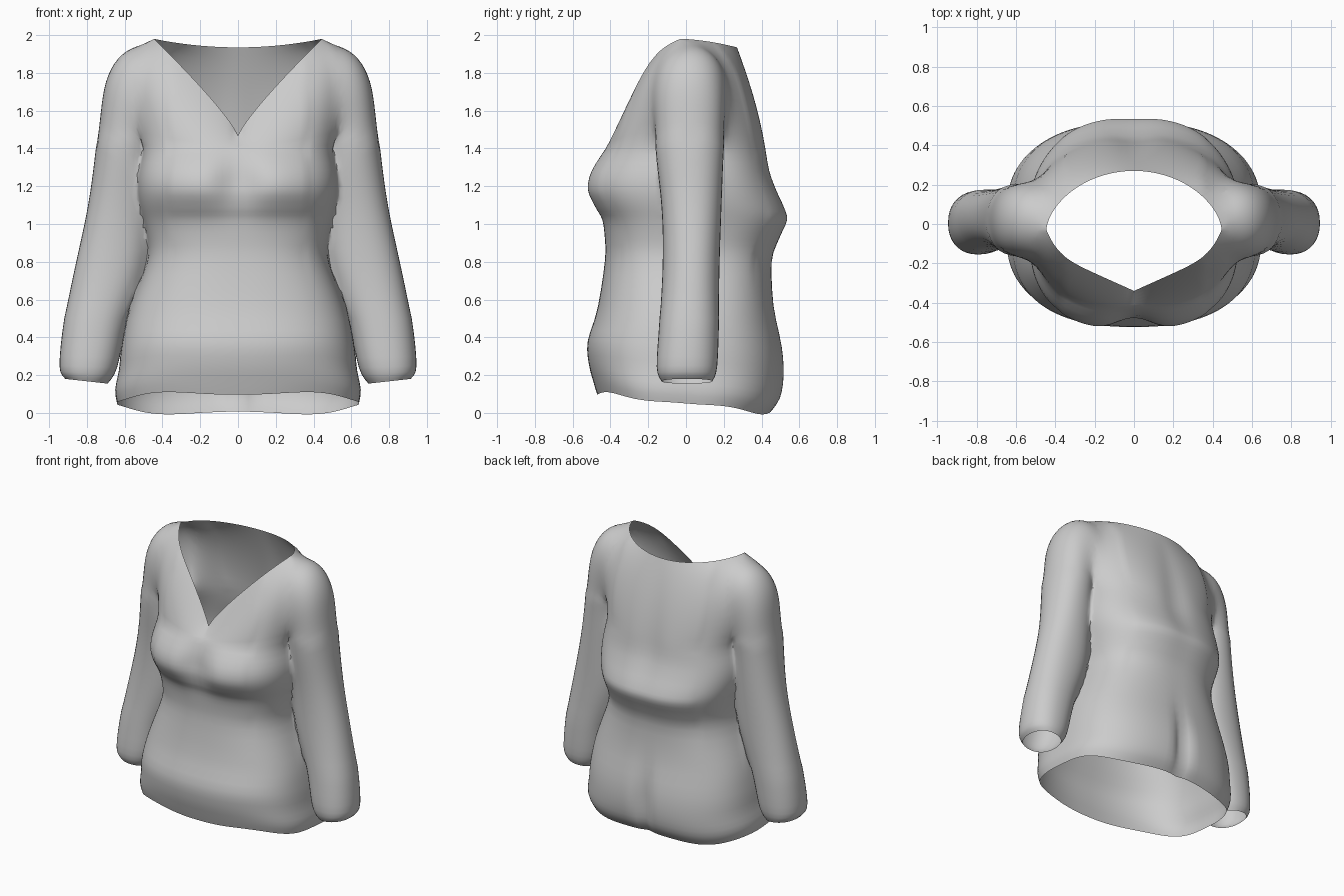
import bpy, bmesh, math
from mathutils import Vector

cube = bpy.data.objects.get("Cube")
if cube:
    bpy.data.objects.remove(cube)

fabric = bpy.data.materials.new("light_grey_fabric")
fabric.use_nodes = True
fabric.diffuse_color = (0.6, 0.6, 0.6, 1)
fabric.node_tree.nodes["Principled BSDF"].inputs["Base Color"].default_value = (0.6, 0.6, 0.6, 1)

OPENING = 1  # face slot marking temporary lids


def spline(rows, steps):
    """Smoothly resample rows of numbers (Catmull-Rom)."""
    out = []
    last = len(rows) - 1
    for i in range(last):
        a, b, c, d = (rows[min(max(i + k, 0), last)] for k in (-1, 0, 1, 2))
        for s in range(steps):
            t = s / steps
            out.append([0.5 * (2 * q + (r - p) * t + (2 * p - 5 * q + 4 * r - e) * t ** 2
                               + (3 * q - p - 3 * r + e) * t ** 3)
                        for p, q, r, e in zip(a, b, c, d)])
    return out + [list(rows[-1])]


def power(value, exponent):
    return math.copysign(abs(value) ** exponent, value)


def bell(value, centre, width):
    return math.exp(-((value - centre) / width) ** 2)


def loft(name, rings, bottom_centre, top_centre, top_open):
    """Skin a stack of rings and close both ends with fans."""
    bm = bmesh.new()
    layers = [[bm.verts.new(p) for p in ring] for ring in rings]
    n = len(rings[0])
    for low, high in zip(layers, layers[1:]):
        for i in range(n):
            j = (i + 1) % n
            bm.faces.new((low[i], low[j], high[j], high[i]))
    for ring, centre, is_open in ((layers[0], bottom_centre, True),
                                  (layers[-1], top_centre, top_open)):
        middle = bm.verts.new(centre)
        for i in range(n):
            face = bm.faces.new((ring[i], ring[(i + 1) % n], middle))
            face.material_index = OPENING if is_open else 0
    bmesh.ops.recalc_face_normals(bm, faces=bm.faces)
    mesh = bpy.data.meshes.new(name)
    bm.to_mesh(mesh)
    bm.free()
    mesh.materials.append(fabric)
    mesh.materials.append(fabric)
    obj = bpy.data.objects.new(name, mesh)
    bpy.context.collection.objects.link(obj)
    return obj


# Torso profile: height, half width, front depth, back depth
body_rows = [
    (0.00, 0.64, 0.47, 0.45), (0.08, 0.65, 0.49, 0.50), (0.20, 0.63, 0.515, 0.52),
    (0.35, 0.615, 0.52, 0.51), (0.57, 0.57, 0.465, 0.465), (0.80, 0.475, 0.43, 0.455),
    (0.92, 0.48, 0.43, 0.495), (1.02, 0.50, 0.45, 0.54), (1.09, 0.52, 0.495, 0.525),
    (1.18, 0.535, 0.54, 0.485), (1.28, 0.53, 0.52, 0.45), (1.40, 0.50, 0.435, 0.43),
]
COLUMNS = 112
angles = [math.tau * i / COLUMNS for i in range(COLUMNS)]


def body_point(a, z, w, front, back):
    x = w * power(math.cos(a), 0.85)
    s = math.sin(a)
    if s < 0:
        y = -front * abs(s) ** 0.66
        y += 0.07 * bell(x, 0, 0.12) * bell(z, 1.22, 0.14)  # hollow between the bust
    else:
        y = back * s ** 0.68
        y -= 0.05 * bell(x, 0, 0.05) * bell(z, 0.22, 0.22)  # lower back crease
        y -= 0.02 * bell(x, 0, 0.1) * bell(z, 1.4, 0.35)    # spine hollow
    hem = 0.05 - 0.12 * y + 0.01 * math.sin(5 * a)
    return Vector((x, y, z + hem * max(0, 1 - z / 0.5)))


def neck_point(a):
    c, s = math.cos(a), math.sin(a)
    x = 0.445 * c
    if s < 0:
        return Vector((x, -0.34 + 0.2 * abs(c) + 0.11 * c ** 8, 1.47 + 0.51 * abs(c) ** 0.85))
    return Vector((x, -0.03 + 0.3 * s ** 1.2, 1.935 + 0.045 * c * c))


rings = [[body_point(a, *row) for a in angles] for row in spline(body_rows, 3)]
chest = rings[-1]
YOKE = 12
for step in range(1, YOKE + 1):
    t = step / YOKE
    ring = []
    for a, start in zip(angles, chest):
        end = neck_point(a)
        c = math.cos(a)
        control = (start + end) / 2 + Vector((0.2 * power(c, 1.6), 0, 0.25 * abs(c) ** 1.6))
        if a < math.pi:
            control.y += 0.03 * math.sin(a)
        ring.append((1 - t) ** 2 * start + 2 * t * (1 - t) * control + t * t * end)
    rings.append(ring)
shirt = loft("sweater", rings, (0, 0, 0.05), (0, 0, 1.7), True)

# Sleeve profile: outer x, outer z, inner x, inner z, front y, back y
sleeve_rows = [
    (0.915, 0.18, 0.69, 0.155, -0.13, 0.14), (0.945, 0.25, 0.64, 0.24, -0.155, 0.165),
    (0.92, 0.50, 0.58, 0.50, -0.14, 0.175), (0.86, 0.80, 0.47, 0.79, -0.125, 0.18),
    (0.795, 1.10, 0.46, 1.06, -0.13, 0.19), (0.755, 1.40, 0.46, 1.28, -0.16, 0.20),
    (0.735, 1.60, 0.45, 1.40, -0.17, 0.21), (0.715, 1.77, 0.43, 1.46, -0.18, 0.215),
    (0.65, 1.89, 0.41, 1.49, -0.18, 0.22), (0.575, 1.945, 0.39, 1.50, -0.17, 0.22),
    (0.50, 1.965, 0.37, 1.50, -0.15, 0.20),
]


def sleeve_ring(side, outer_x, outer_z, inner_x, inner_z, front, back):
    ring = []
    for i in range(36):
        a = math.tau * i / 36
        across = 0.5 + 0.5 * power(math.cos(a), 0.9)
        x = inner_x + (outer_x - inner_x) * across
        z = inner_z + (outer_z - inner_z) * across
        y = (front + back) / 2 + (back - front) / 2 * power(math.sin(a), 0.9)
        ring.append((side * x, y, z))
    return ring


def use_only(obj):
    bpy.ops.object.select_all(action='DESELECT')
    obj.select_set(True)
    bpy.context.view_layer.objects.active = obj


# Join both sleeves to the torso
for side, name in ((1, "left_sleeve"), (-1, "right_sleeve")):
    tube = [sleeve_ring(side, *row) for row in spline(sleeve_rows, 4)]
    sleeve = loft(name, tube, (side * 0.8, 0, 0.167), (side * 0.435, 0.025, 1.73), False)
    union = shirt.modifiers.new("join", 'BOOLEAN')
    union.operation = 'UNION'
    union.solver = 'EXACT'
    union.object = sleeve
    use_only(shirt)
    bpy.ops.object.modifier_apply(modifier=union.name)
    bpy.data.objects.remove(sleeve)

# Open the neck, hem and cuffs, then soften the armhole seams
bm = bmesh.new()
bm.from_mesh(shirt.data)
lids = [f for f in bm.faces if f.material_index == OPENING]
bmesh.ops.delete(bm, geom=lids, context='FACES')
bmesh.ops.remove_doubles(bm, verts=bm.verts, dist=0.01)
for floor, rounds in ((0.5, 5), (1.45, 14)):
    seams = [v for v in bm.verts
             if not v.is_boundary and abs(v.co.x) > 0.36 and v.co.z > floor]
    for _ in range(rounds):
        bmesh.ops.smooth_vert(bm, verts=seams, factor=0.5, use_axis_x=True,
                              use_axis_y=True, use_axis_z=True)
bm.to_mesh(shirt.data)
bm.free()
while len(shirt.data.materials) > 1:
    shirt.data.materials.pop()

use_only(shirt)
bpy.ops.object.shade_smooth_by_angle(angle=math.radians(70))
